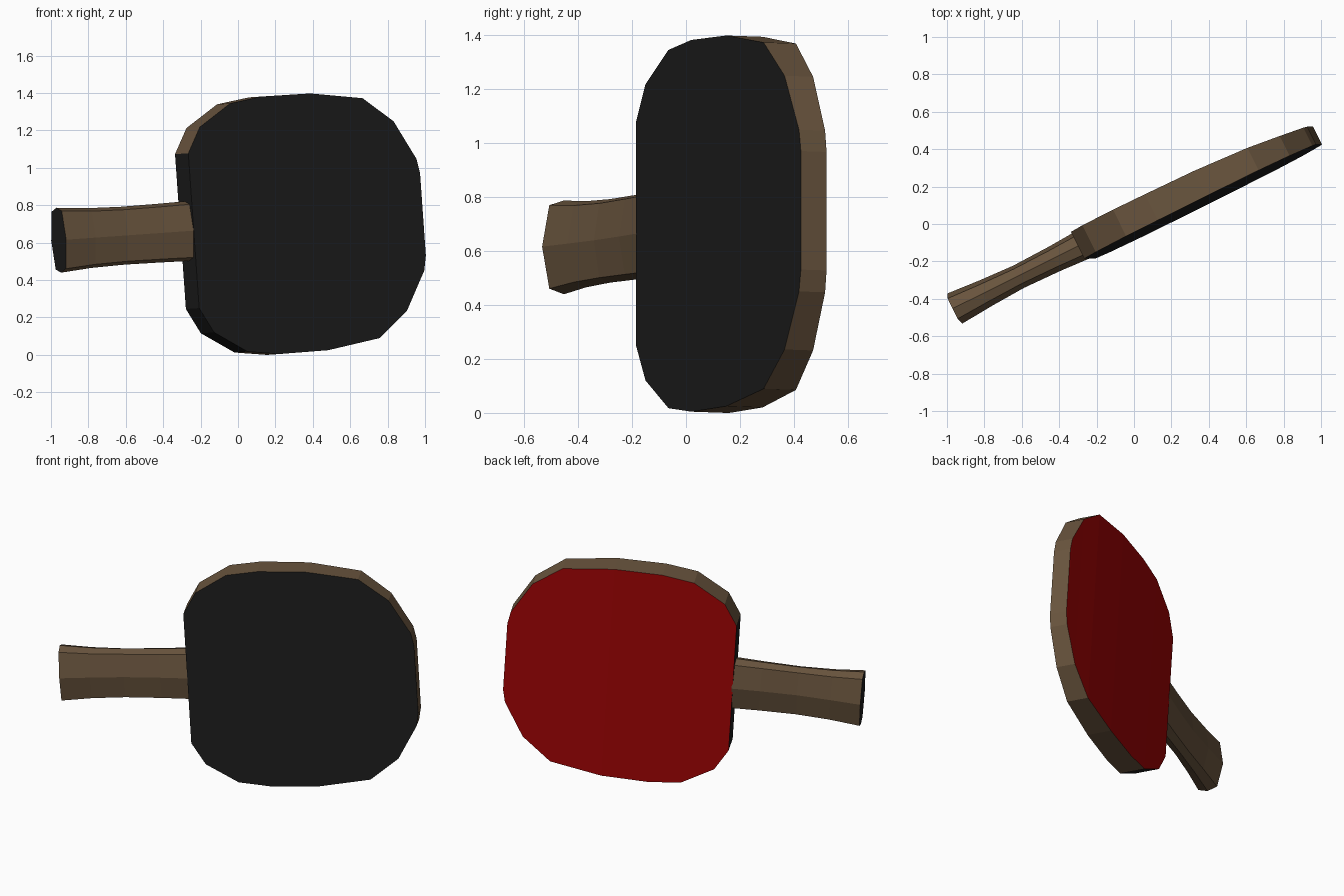
import bpy, bmesh
from mathutils import Matrix, Vector

if "Cube" in bpy.data.objects:
    bpy.data.objects.remove(bpy.data.objects["Cube"])

# Paddle axes: along the handle, through the thickness (towards back), across the blade
U = Vector((0.893, 0.445, 0.063)).normalized()
V = Vector((-0.07, 0, 0.9975)).normalized()
B = V.cross(U).normalized()
PLACE = Matrix((U, B, V)).transposed().to_4x4()
PLACE.translation = Vector((0.135, 0, 0.69))


def material(name, color):
    m = bpy.data.materials.new(name)
    m.diffuse_color = (*color, 1)
    m.use_nodes = True
    m.node_tree.nodes["Principled BSDF"].inputs["Base Color"].default_value = m.diffuse_color
    return m


WOOD = material("brown wood", (0.142, 0.09, 0.048))
BLACK = material("black rubber", (0.012, 0.012, 0.012))
RED = material("red rubber", (0.37, 0.0012, 0.0015))


def finish(bm, name, mats):
    bmesh.ops.recalc_face_normals(bm, faces=bm.faces[:])
    bm.transform(PLACE)
    me = bpy.data.meshes.new(name)
    bm.to_mesh(me)
    bm.free()
    for m in mats:
        me.materials.append(m)
    ob = bpy.data.objects.new(name, me)
    bpy.context.collection.objects.link(ob)
    return ob


# Blade: stations of (distance along, half width, thickness), mirrored across the axis
stations = [(-0.416, 0.415, 0.16), (-0.337, 0.55, 0.16), (-0.146, 0.665, 0.158),
            (0.045, 0.69, 0.155), (0.335, 0.688, 0.15), (0.645, 0.643, 0.134),
            (0.82, 0.508, 0.118), (0.94, 0.30, 0.108), (0.956, 0.22, 0.106)]
bm = bmesh.new()
rows = []
for s, w, t in stations:
    # order: front top, front bottom, back bottom, back top
    rows.append([bm.verts.new(p) for p in ((s, 0, w), (s, 0, -w), (s, t, -w), (s, t, w))])


def face(verts, mat):
    bm.faces.new(verts).material_index = mat


face(rows[0], 1)            # black edge beside the handle
face(rows[-1], 0)           # wooden far edge
for i, (a, b) in enumerate(zip(rows, rows[1:])):
    face((a[0], a[1], b[1], b[0]), 1)                      # front rubber
    face((a[1], a[2], b[2], b[1]), 1 if i < 2 else 0)      # lower edge
    face((a[2], a[3], b[3], b[2]), 2)                      # back rubber
    face((a[3], a[0], b[0], b[3]), 0)                      # upper edge
finish(bm, "blade", [WOOD, BLACK, RED])

# Handle: flared eight-sided section lofted along the axis
section = [(-1, 0), (-0.67, 0.89), (0, 1), (0.67, 0.89),
           (1, 0), (0.67, -0.89), (0, -1), (-0.67, -0.89)]
loft = [(-1.183, 0.09, 0.174), (-1.0, 0.076, 0.160), (-0.80, 0.066, 0.155),
        (-0.58, 0.072, 0.157), (-0.41, 0.082, 0.160)]
bm = bmesh.new()
rings = [[bm.verts.new((s, 0.083 + n * y, h * z)) for y, z in section] for s, n, h in loft]
for a, b in zip(rings, rings[1:]):
    for k in range(8):
        j = (k + 1) % 8
        bm.faces.new((a[k], a[j], b[j], b[k]))
bm.faces.new(rings[0]).material_index = 1    # black butt end
bm.faces.new(rings[-1])
finish(bm, "handle", [WOOD, BLACK])
